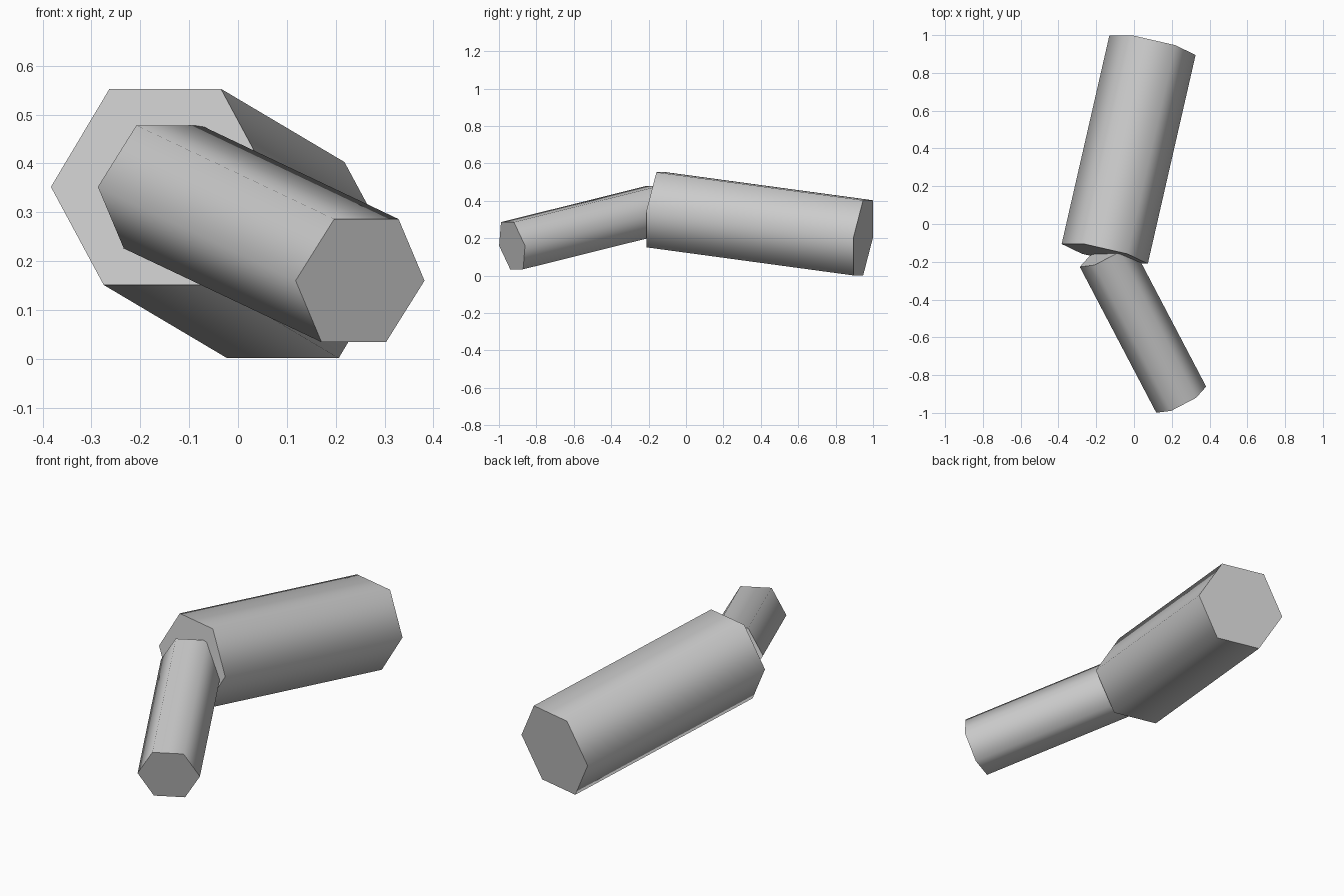
import bpy
import math
from mathutils import Matrix, Vector

cube = bpy.data.objects.get("Cube")
if cube:
    bpy.data.objects.remove(cube, do_unlink=True)

# Single plain grey
grey = bpy.data.materials.new("light_grey")
grey.use_nodes = True
colour = (0.6, 0.6, 0.6, 1)
grey.diffuse_color = colour
grey.node_tree.nodes["Principled BSDF"].inputs["Base Color"].default_value = colour


def hex_segment(name, start, end, radius):
    """Six-sided prism between two points, with a flat side facing up."""
    start, end = Vector(start), Vector(end)
    axis = (end - start).normalized()
    side = axis.cross(Vector((0, 0, 1))).normalized()
    up = side.cross(axis)
    bpy.ops.mesh.primitive_cylinder_add(
        vertices=6, radius=radius, depth=(end - start).length)
    obj = bpy.context.object
    obj.name = name
    # Local y points sideways, so two corners lie level with the axis
    rotation = Matrix((up, axis.cross(up), axis)).transposed()
    obj.matrix_world = Matrix.Translation((start + end) / 2) @ rotation.to_4x4()
    obj.data.materials.append(grey)
    # Rounded sides, crisp end caps
    bpy.ops.object.shade_smooth_by_angle(angle=math.radians(75))
    return obj


# Both segments meet at a shared joint
joint = (-0.155, -0.158, 0.352)
hex_segment("thick_segment", joint, (0.098, 0.947, 0.202), 0.234)
hex_segment("thin_segment", joint, (0.25, -0.93, 0.16), 0.149)
